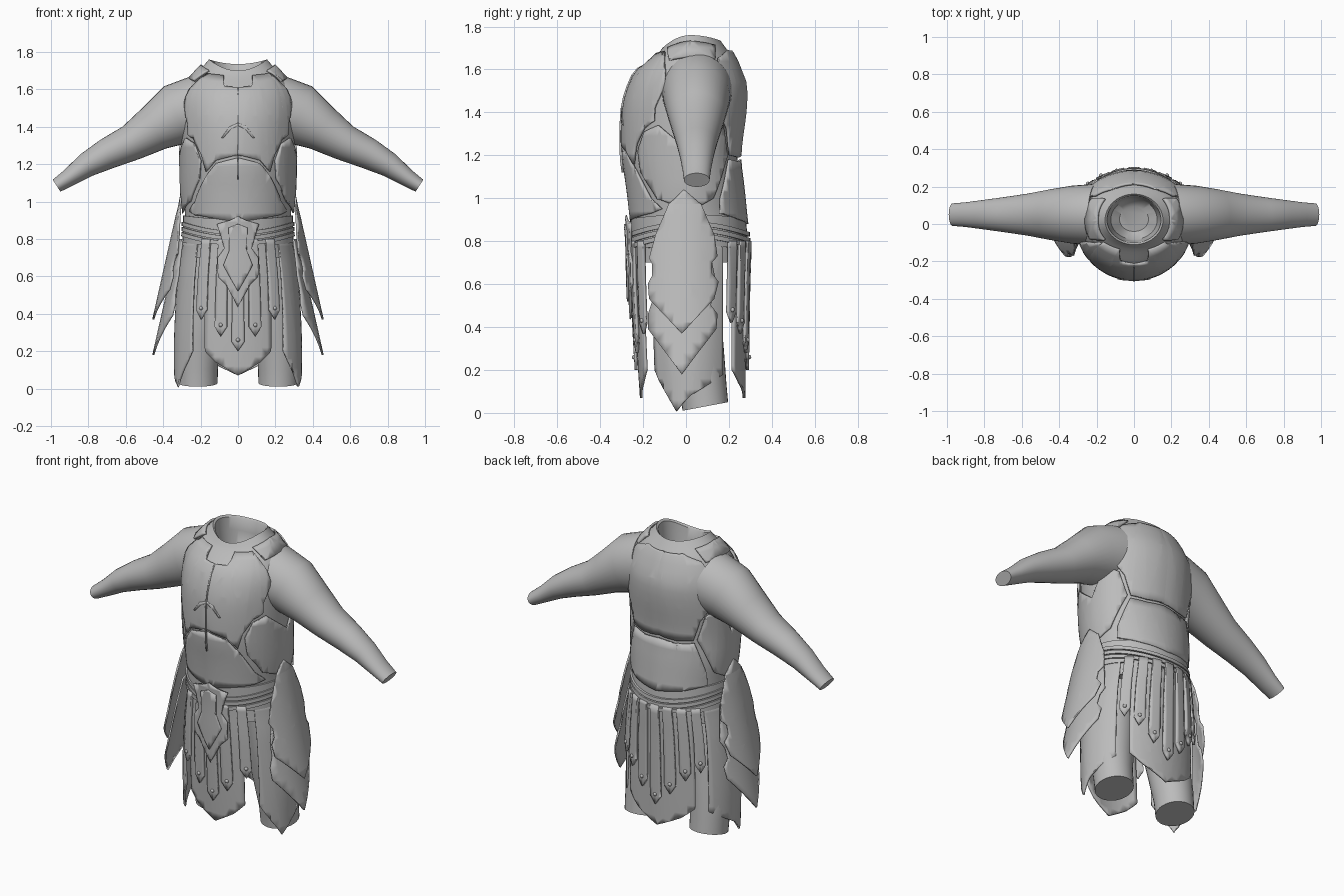
import bpy, bmesh, math
from mathutils import Vector

if "Cube" in bpy.data.objects:
    bpy.data.objects.remove(bpy.data.objects["Cube"])

grey = bpy.data.materials.new("plain_grey")
grey.use_nodes = True
grey.diffuse_color = (0.5, 0.5, 0.5, 1)
grey.node_tree.nodes["Principled BSDF"].inputs["Base Color"].default_value = (0.5, 0.5, 0.5, 1)

# Torso and skirt girth: height, half width, front y, back y
GIRTH = [(0, .335, -.20, .265), (.3, .335, -.22, .27), (.6, .315, -.235, .275),
         (.8, .285, -.24, .28), (.92, .283, -.25, .268), (1.05, .295, -.265, .255),
         (1.2, .30, -.285, .24), (1.42, .305, -.28, .265), (1.53, .30, -.25, .265),
         (1.6, .28, -.215, .24), (1.67, .24, -.165, .215), (1.72, .19, -.13, .185),
         (1.76, .155, -.11, .16)]
MID_Y = .02


def girth(z):
    """Smoothly interpolated girth at a height."""
    n = len(GIRTH)
    i = 0
    while i < n - 2 and z > GIRTH[i + 1][0]:
        i += 1
    p, q = GIRTH[i], GIRTH[i + 1]
    before, after = GIRTH[max(i - 1, 0)], GIRTH[min(i + 2, n - 1)]
    h = q[0] - p[0]
    t = min(max((z - p[0]) / h, 0), 1)
    out = []
    for k in (1, 2, 3):
        m0 = (q[k] - before[k]) / (q[0] - before[0]) * h
        m1 = (after[k] - p[k]) / (after[0] - p[0]) * h
        out.append((2*t**3 - 3*t**2 + 1) * p[k] + (t**3 - 2*t**2 + t) * m0
                   + (3*t**2 - 2*t**3) * q[k] + (t**3 - t**2) * m1)
    return out


def surf(angle, z, off=0):
    """Point on the body; angle 0 faces front, 90 is the left side."""
    a = math.radians(angle)
    hw, yf, yb = girth(z)
    c = math.cos(a)
    depth = (MID_Y - yf if c > 0 else yb - MID_Y) + off
    dip = min(max((z - 1.58) / .18, 0), 1) * (.06 if c > 0 else .025) * c * c
    return Vector(((hw + off) * math.sin(a), MID_Y - depth * c, z - dip))


def finish(bm, name, thickness=0, angle=40):
    bmesh.ops.recalc_face_normals(bm, faces=bm.faces[:])
    me = bpy.data.meshes.new(name)
    bm.to_mesh(me)
    bm.free()
    me.materials.append(grey)
    ob = bpy.data.objects.new(name, me)
    bpy.context.collection.objects.link(ob)
    bpy.ops.object.select_all(action='DESELECT')
    ob.select_set(True)
    bpy.context.view_layer.objects.active = ob
    bpy.ops.object.shade_smooth_by_angle(angle=math.radians(angle))
    if thickness:
        mod = ob.modifiers.new("thickness", 'SOLIDIFY')
        mod.thickness = thickness
        mod.offset = 0
    return ob


def loft(name, rings, loop=False):
    """Skin closed rings; ends are capped unless the rings form a loop."""
    bm = bmesh.new()
    vs = [[bm.verts.new(p) for p in r] for r in rings]
    n = len(vs[0])
    pairs = list(zip(vs, vs[1:])) + ([(vs[-1], vs[0])] if loop else [])
    for r, s in pairs:
        for i in range(n):
            bm.faces.new((r[i], r[(i + 1) % n], s[(i + 1) % n], s[i]))
    if not loop:
        bm.faces.new(vs[0])
        bm.faces.new(vs[-1])
    return finish(bm, name)


def panel(name, outline, place, du=6, thickness=.012):
    """Thin plate: flat outline, cut into a grid, then bent by place(u, v)."""
    bm = bmesh.new()
    face = bm.faces.new([bm.verts.new((u, v, 0)) for u, v in outline])
    bmesh.ops.triangulate(bm, faces=[face])
    for axis, step in ((0, du), (1, .05)):
        vals = [p[axis] for p in outline]
        cut = min(vals) + step
        while cut < max(vals) - step * .1:
            co, no = [0, 0, 0], [0, 0, 0]
            co[axis], no[axis] = cut, 1
            bmesh.ops.bisect_plane(bm, geom=bm.verts[:] + bm.edges[:] + bm.faces[:],
                                   plane_co=co, plane_no=no)
            cut += step
    for v in bm.verts:
        v.co = place(v.co.x, v.co.y)
    return finish(bm, name, thickness)


def on_body(off):
    return lambda a, z: surf(a, z, off)


def mirrored(half, centre=0):
    """Complete a half outline about its centre line."""
    right = [(2 * centre - u, v) for u, v in reversed(half) if abs(u - centre) > 1e-6]
    return half + right


def both(name, outline, off):
    for s, side in ((1, "left"), (-1, "right")):
        panel(f"{side}_{name}", [(s * a, z) for a, z in outline], on_body(off))


# Torso with a hollow neck
turn = [i * 7.5 for i in range(48)]
rings = [[surf(a, .7 + 1.06 * k / 44, 0) for a in turn] for k in range(45)]
neck = Vector((0, .03, 0))
for shrink, drop in ((.93, .01), (.88, .08), (.8, .16), (.5, .2)):
    rings.append([neck + Vector(((p.x) * shrink, (p.y - .03) * shrink, p.z - drop))
                  for p in rings[44]])
loft("torso", rings)

# Arms: centre x, centre z, depth radius, radius across
ARM = [(.2, 1.50, .165, .178), (.33, 1.465, .155, .165), (.45, 1.39, .135, .125),
       (.57, 1.315, .112, .098), (.70, 1.255, .093, .083), (.81, 1.195, .078, .066),
       (.90, 1.13, .066, .048), (.97, 1.085, .06, .038)]
# Legs: height, centre x, centre y, radius
LEG = [(.8, .15, .01, .13), (.5, .18, .03, .13), (.25, .21, .06, .12),
       (.12, .215, .08, .108), (.03, .215, .09, .106)]
circle = [math.tau * i / 32 for i in range(32)]
for s, side in ((1, "left"), (-1, "right")):
    rings = []
    for i, (x, z, ry, rp) in enumerate(ARM):
        p, q = ARM[max(i - 1, 0)], ARM[min(i + 1, len(ARM) - 1)]
        d = Vector((q[0] - p[0], q[1] - p[1])).normalized()
        rings.append([(s * (x - d.y * rp * math.cos(t)), .05 + ry * math.sin(t),
                       z + d.x * rp * math.cos(t)) for t in circle])
    arm = loft(f"{side}_arm", rings)
    loft(f"{side}_leg", [[(s * (x + r * math.cos(t)), y + r * math.sin(t),
                           z + (.02 * math.sin(t) if z < .2 else 0)) for t in circle]
                         for z, x, y, r in LEG])

# Body armour
panel("chest_plate", mirrored([(0, 1.62), (15, 1.63), (21, 1.71), (48, 1.70), (62, 1.60),
      (66, 1.53), (58, 1.42), (58, 1.36), (48, 1.33), (38, 1.25), (33, 1.16), (22, 1.22),
      (0, 1.25)]), on_body(.012))
panel("abdomen_plate", mirrored([(0, 1.235), (22, 1.205), (33, 1.14), (50, 1.0), (62, .95),
      (50, .93), (0, .89)]), on_body(.008))
panel("chest_ridge", [(-.5, 1.12), (.5, 1.12), (.5, 1.62), (-.5, 1.62)], on_body(.018))
panel("chest_arch", mirrored([(0, 1.42), (8, 1.40), (16, 1.34), (14, 1.34), (7, 1.385),
      (0, 1.405)]), on_body(.016))
panel("back_plate", mirrored([(180, 1.70), (150, 1.70), (128, 1.66), (114, 1.53), (118, 1.42),
      (134, 1.32), (142, 1.2), (160, 1.19), (180, 1.2)], 180), on_body(.014))
panel("lower_back_plate", mirrored([(180, 1.18), (160, 1.17), (141, 1.18), (124, 1.0),
      (122, .93), (150, .90), (180, .88)], 180), on_body(.012))
both("rib_plate", [(62, 1.34), (48, 1.31), (40, 1.22), (42, 1.12), (58, 1.0), (90, .94),
                   (115, 1.0), (138, 1.2), (128, 1.34), (112, 1.38), (90, 1.22)], .01)
both("shoulder_strap", [(50, 1.72), (62, 1.65), (90, 1.66), (122, 1.65), (130, 1.72),
                        (90, 1.73)], .012)


# Belt and its three bands, which rise towards the hips
def band(name, low, high, off, rise):
    def ring(z, o):
        return [surf(a, z + rise * math.sin(math.radians(a)) ** 2, o) for a in turn]
    loft(name, [ring(low, -.01), ring(low, off), ring(high, off), ring(high, -.01)], True)


band("belt", .76, .905, .01, .02)
for i in range(3):
    band(f"belt_band_{i + 1}", .765 + .028 * i, .786 + .028 * i, .02, .05)

# Skirt cloth
tabard = [(0, .07), (10, .105), (20, .14), (31, .20), (33, .8)]
panel("front_tabard", mirrored(tabard), on_body(.004))
panel("back_tabard", mirrored([(180 - a * 1.25, z) for a, z in tabard], 180), on_body(.004))
both("side_cloth", [(48, .8), (46, .2), (52, .15), (73, .01), (90, .08), (127, .18),
                    (125, .8)], .0)


# Hanging straps with rivets
def strap(name, centre, low):
    panel(name, mirrored([(centre, low), (centre + 5.5, low + .05),
                          (centre + 5, .8)], centre), on_body(.018), 3, .014)
    bm = bmesh.new()
    bmesh.ops.create_uvsphere(bm, u_segments=10, v_segments=6, radius=.011)
    bmesh.ops.translate(bm, verts=bm.verts, vec=surf(centre, low + .06, .024))
    finish(bm, name + "_rivet")


for label, base, spec in (("front", 0, ((0, .2), (15, .28), (34, .37))),
                          ("back", 180, ((0, .2), (15, .28), (30, .37), (45, .42)))):
    for a, low in spec:
        for s in ((1, -1) if a else (1,)):
            strap(f"{label}_strap_{a}_{'left' if s > 0 else 'right'}", base + s * a, low)

# Front buckle shield with a raised inner piece
panel("buckle_shield", mirrored([(0, .92), (8, .90), (21, .88), (17, .82), (13, .75),
      (19, .70), (18, .60), (11, .56), (0, .44)]), on_body(.03), 3)
panel("buckle_point", mirrored([(0, .88), (9, .86), (8, .74), (13, .66), (0, .52)]),
      on_body(.038), 3)

# Layered flaring hip plates
UPPER = [(-.01, 1.04), (-.08, .97), (-.14, .83), (-.17, .72), (-.155, .69), (-.155, .64),
         (-.175, .60), (-.17, .53), (-.02, .37), (.13, .53), (.15, .61), (.12, .65),
         (.12, .70), (.145, .73), (.13, .83), (.07, .97)]
LOWER = [(-.10, .8), (-.15, .6), (-.155, .52), (-.175, .46), (-.175, .39), (-.02, .18),
         (.14, .39), (.145, .46), (.115, .50), (.12, .56), (.14, .6), (.10, .8)]
for s, side in ((1, "left"), (-1, "right")):
    for name, outline, start in (("upper", UPPER, .303), ("lower", LOWER, .26)):
        panel(f"{side}_{name}_hip_plate", outline,
              lambda y, z: Vector((s * (start + .225 * (1.04 - z) - 1.8 * y * y), y, z)),
              .04, .01)
